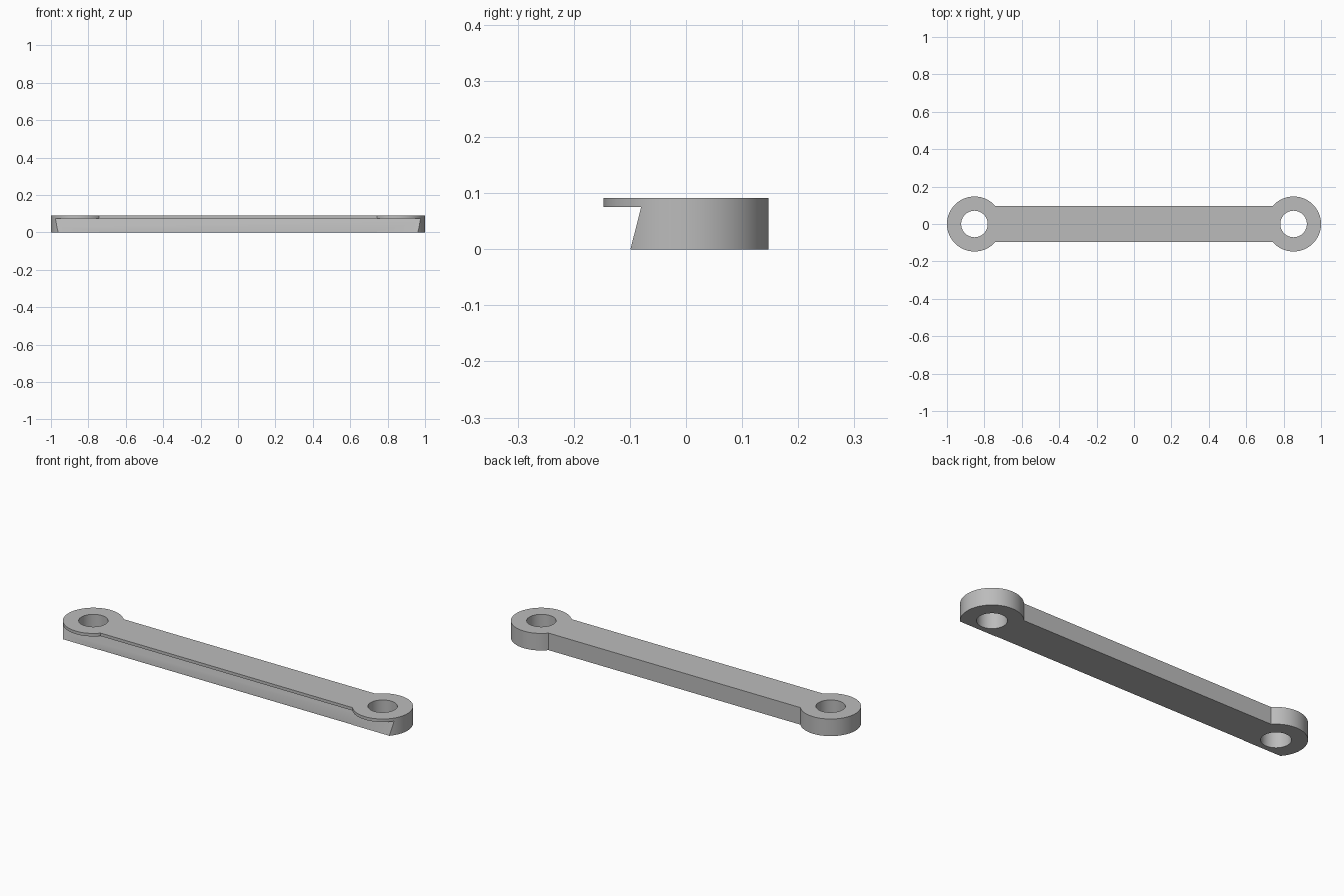
import bpy, bmesh, math
from mathutils import Vector

if "Cube" in bpy.data.objects:
    bpy.data.objects.remove(bpy.data.objects["Cube"], do_unlink=True)

HEIGHT, FLANGE_Z = 0.091, 0.075
EYE_R, HOLE_R, BAR_HALF = 0.147, 0.071, 0.097
EYE_X = 1 - EYE_R

grey = bpy.data.materials.new("plain grey")
grey.use_nodes = True
colour = (0.5, 0.5, 0.5, 1)
grey.diffuse_color = colour
grey.node_tree.nodes["Principled BSDF"].inputs["Base Color"].default_value = colour


def prism(name, points, direction):
    """Extrude a closed planar outline along a direction."""
    bm = bmesh.new()
    face = bm.faces.new([bm.verts.new(p) for p in points])
    moved = bmesh.ops.extrude_face_region(bm, geom=[face])["geom"]
    verts = [v for v in moved if isinstance(v, bmesh.types.BMVert)]
    bmesh.ops.translate(bm, verts=verts, vec=Vector(direction))
    bmesh.ops.recalc_face_normals(bm, faces=bm.faces)
    mesh = bpy.data.meshes.new(name)
    bm.to_mesh(mesh)
    bm.free()
    mesh.materials.append(grey)
    obj = bpy.data.objects.new(name, mesh)
    bpy.context.collection.objects.link(obj)
    return obj


def arc(cx, radius, start, end, steps, z):
    angles = [start + (end - start) * i / steps for i in range(steps + 1)]
    return [(cx + radius * math.cos(a), radius * math.sin(a), z) for a in angles]


# Link plate: a straight bar with a round eye at each end
reach = math.pi - math.asin(BAR_HALF / EYE_R)
right_end = arc(EYE_X, EYE_R, -reach, reach, 72, 0)
outline = right_end + [(-x, -y, z) for x, y, z in right_end]
link = prism("link_plate", outline, (0, 0, HEIGHT))

# Pin holes through both eyes
cutters = []
for side, x in (("left", EYE_X), ("right", -EYE_X)):
    circle = arc(x, HOLE_R, 0, 2 * math.pi, 64, -0.1)[:-1]
    cutters.append(prism(side + "_hole_cutter", circle, (0, 0, 0.4)))

# Slanted undercut that leaves a thin flange along the front
slope = (0.099 - 0.08) / FLANGE_Z
wedge = [(-1.2, -0.3, -0.1), (-1.2, -0.099 - 0.1 * slope, -0.1),
         (-1.2, -0.08, FLANGE_Z), (-1.2, -0.3, FLANGE_Z)]
cutters.append(prism("undercut_cutter", wedge, (2.4, 0, 0)))

for cutter in cutters:
    cutter.hide_render = True
    mod = link.modifiers.new(cutter.name, "BOOLEAN")
    mod.operation, mod.solver, mod.object = "DIFFERENCE", "EXACT", cutter

# Bake the cuts and drop the helpers
bpy.context.view_layer.objects.active = link
link.select_set(True)
for mod in list(link.modifiers):
    bpy.ops.object.modifier_apply(modifier=mod.name)
for cutter in cutters:
    bpy.data.objects.remove(cutter, do_unlink=True)
bpy.ops.object.shade_smooth_by_angle(angle=math.radians(20))
